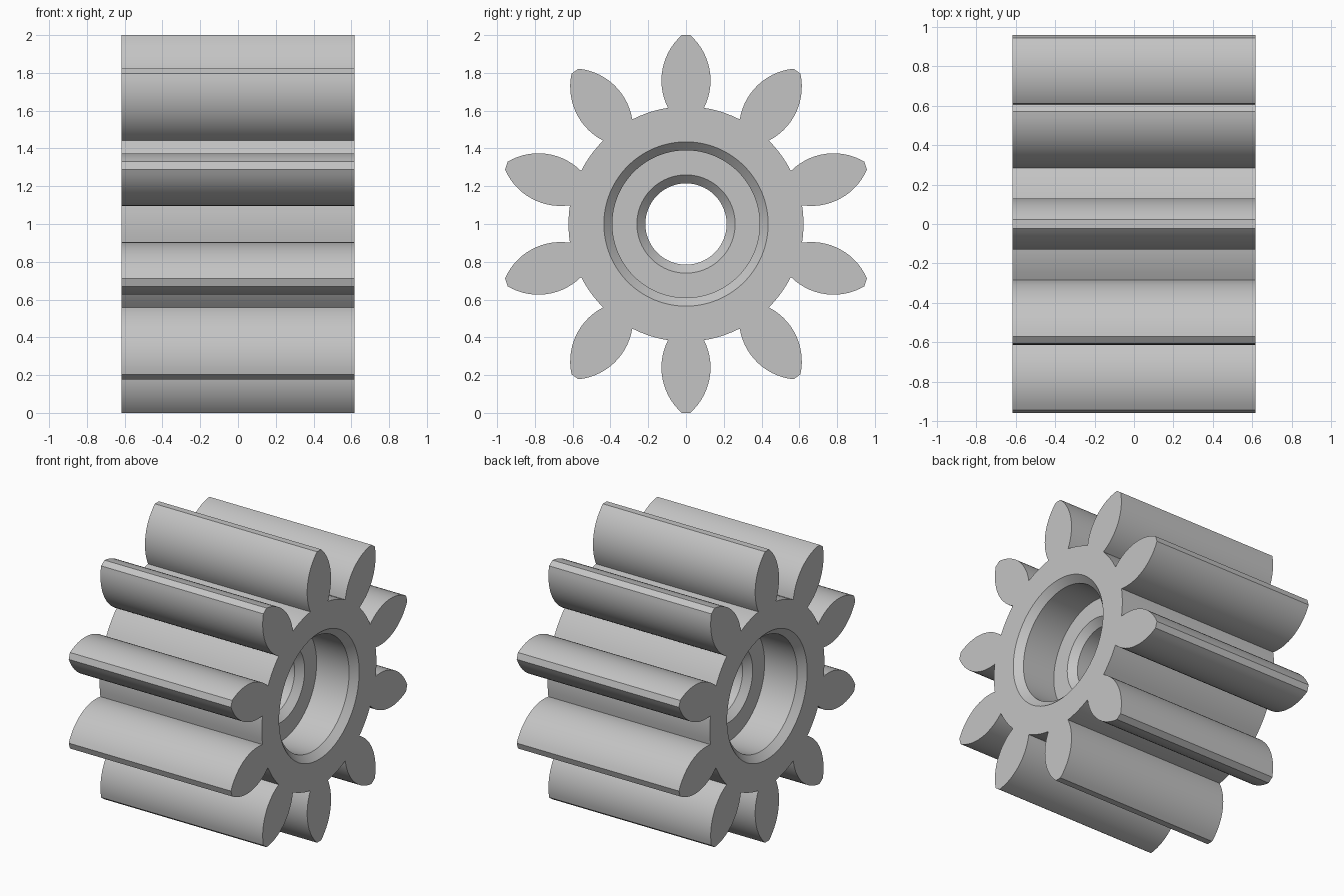
import bpy, bmesh
from math import sin, cos, pi, asin, atan2, hypot, radians

if "Cube" in bpy.data.objects:
    bpy.data.objects.remove(bpy.data.objects["Cube"])

TEETH = 10
HALF_WIDTH = 0.617
AXIS_Z = 1.0


def new_object(name, bm):
    bmesh.ops.recalc_face_normals(bm, faces=bm.faces)
    mesh = bpy.data.meshes.new(name)
    bm.to_mesh(mesh)
    bm.free()
    obj = bpy.data.objects.new(name, mesh)
    bpy.context.collection.objects.link(obj)
    obj.location.z = AXIS_Z
    return obj


def tooth_profile(steps=14):
    """One upright leaf-shaped tooth, as (y, z) points from right root to left root."""
    radius, mid, widest = 0.321, 0.76, 0.13
    start, end = asin((0.615 - mid) / radius), asin((1.0 - mid) / radius)
    right = []
    for i in range(steps + 1):
        a = start + (end - start) * i / steps
        right.append((widest - radius + radius * cos(a), mid + radius * sin(a)))
    return right + [(-y, z) for y, z in reversed(right)]


def gear_outline():
    """Teeth joined by arcs on the root circle."""
    tooth = tooth_profile()
    root_r = hypot(*tooth[0])
    root_a = atan2(*tooth[0])
    pitch = 2 * pi / TEETH
    points = []
    for k in range(TEETH):
        a = k * pitch
        points += [(y * cos(a) - z * sin(a), y * sin(a) + z * cos(a)) for y, z in tooth]
        for i in range(1, 5):
            b = a + root_a + (pitch - 2 * root_a) * i / 5
            points.append((-root_r * sin(b), root_r * cos(b)))
    return points


# Toothed body, extruded along the axle
bm = bmesh.new()
face = bm.faces.new([bm.verts.new((-HALF_WIDTH, y, z)) for y, z in gear_outline()])
extruded = bmesh.ops.extrude_face_region(bm, geom=[face], use_keep_orig=True)
bmesh.ops.translate(bm, vec=(2 * HALF_WIDTH, 0, 0),
                    verts=[v for v in extruded["geom"] if isinstance(v, bmesh.types.BMVert)])
gear = new_object("pinion_gear", bm)

# Lathed cutter: chamfered pocket on each side and a chamfered through bore
FLOOR = 0.325
half = [(HALF_WIDTH + 0.05, 0.485), (HALF_WIDTH - 0.045, 0.39), (FLOOR, 0.39),
        (FLOOR, 0.26), (FLOOR - 0.045, 0.215)]
profile = half + [(-x, r) for x, r in reversed(half)]
SIDES = 96
bm = bmesh.new()
rings = [[bm.verts.new((x, r * cos(2 * pi * i / SIDES), r * sin(2 * pi * i / SIDES)))
          for i in range(SIDES)] for x, r in profile]
for a, b in zip(rings, rings[1:]):
    for i in range(SIDES):
        j = (i + 1) % SIDES
        bm.faces.new((a[i], a[j], b[j], b[i]))
bm.faces.new(rings[0])
bm.faces.new(rings[-1])
cutter = new_object("bore_cutter", bm)
cutter.hide_render = True

# Cut the bore and bake the result
cut = gear.modifiers.new("bore", "BOOLEAN")
cut.operation = "DIFFERENCE"
cut.solver = "EXACT"
cut.object = cutter
bpy.ops.object.select_all(action="DESELECT")
gear.select_set(True)
bpy.context.view_layer.objects.active = gear
bpy.ops.object.modifier_apply(modifier=cut.name)
bpy.data.objects.remove(cutter)

# Plain grey finish
grey = bpy.data.materials.new("grey")
grey.use_nodes = True
colour = (0.55, 0.55, 0.55, 1)
grey.diffuse_color = colour
grey.node_tree.nodes["Principled BSDF"].inputs["Base Color"].default_value = colour
gear.data.materials.clear()
gear.data.materials.append(grey)

bpy.ops.object.shade_smooth_by_angle(angle=radians(30))
